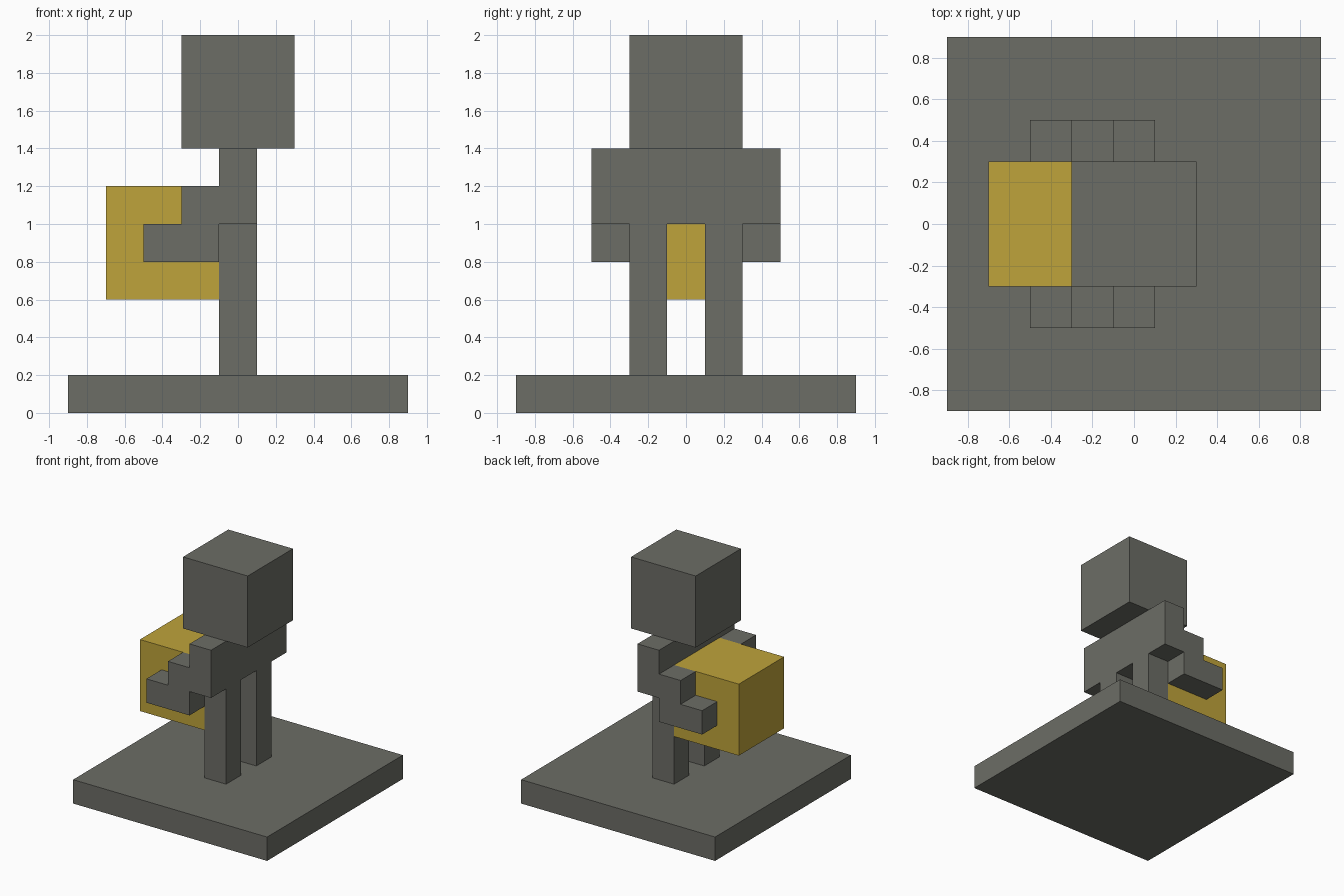
import bpy
import bmesh

cube = bpy.data.objects.get("Cube")
if cube:
    bpy.data.objects.remove(cube, do_unlink=True)


def make_material(name, rgb):
    mat = bpy.data.materials.new(name)
    mat.use_nodes = True
    color = (*rgb, 1.0)
    mat.diffuse_color = color
    mat.node_tree.nodes["Principled BSDF"].inputs["Base Color"].default_value = color
    return mat


stone = make_material("stone grey", (0.15, 0.153, 0.133))
gold = make_material("gold", (0.52, 0.37, 0.043))


def extrude_profile(name, profile, y0, y1, mat):
    """Extrude an (x, z) outline along y from y0 to y1."""
    bm = bmesh.new()
    face = bm.faces.new([bm.verts.new((x, y0, z)) for x, z in profile])
    result = bmesh.ops.extrude_face_region(bm, geom=[face])
    moved = [v for v in result["geom"] if isinstance(v, bmesh.types.BMVert)]
    bmesh.ops.translate(bm, vec=(0, y1 - y0, 0), verts=moved)
    bmesh.ops.recalc_face_normals(bm, faces=bm.faces)
    mesh = bpy.data.meshes.new(name)
    bm.to_mesh(mesh)
    bm.free()
    mesh.materials.append(mat)
    obj = bpy.data.objects.new(name, mesh)
    bpy.context.collection.objects.link(obj)
    return obj


def box(name, x, y, z, mat):
    outline = [(x[0], z[0]), (x[1], z[0]), (x[1], z[1]), (x[0], z[1])]
    return extrude_profile(name, outline, y[0], y[1], mat)


# Plinth, torso and head
box("base", (-0.9, 0.9), (-0.9, 0.9), (0, 0.2), stone)
box("torso", (-0.1, 0.1), (-0.5, 0.5), (1.0, 1.4), stone)
box("head", (-0.3, 0.3), (-0.3, 0.3), (1.4, 2.0), stone)

# Block carried in the arms
box("carried_block", (-0.7, -0.1), (-0.3, 0.3), (0.6, 1.2), gold)

# Paired legs and stepped arms
arm_outline = [(-0.1, 0.8), (-0.1, 1.2), (-0.3, 1.2),
               (-0.3, 1.0), (-0.5, 1.0), (-0.5, 0.8)]
for side, s in (("front", -1), ("back", 1)):
    box(side + "_leg", (-0.1, 0.1), (0.1 * s, 0.3 * s), (0.2, 1.0), stone)
    extrude_profile(side + "_arm", arm_outline, 0.3 * s, 0.5 * s, stone)
